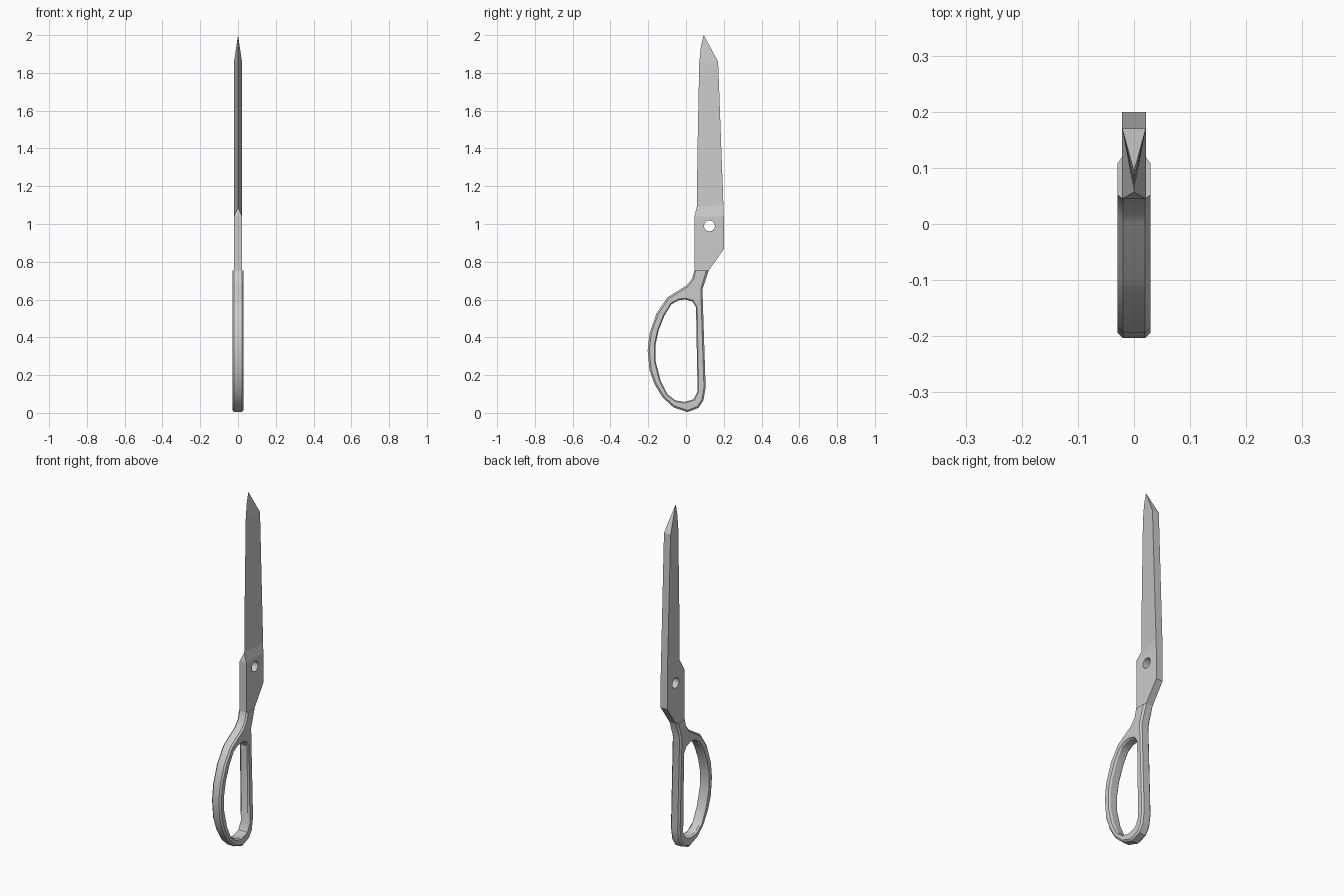
import bpy, bmesh, math
from mathutils import Vector

if "Cube" in bpy.data.objects:
    bpy.data.objects.remove(bpy.data.objects["Cube"])


def inset(pts, d):
    """Mitred offset of a closed (y, z) outline; positive d shrinks it."""
    n = len(pts)
    area = sum(pts[i][0] * pts[(i + 1) % n][1] - pts[(i + 1) % n][0] * pts[i][1] for i in range(n))
    s = 1 if area > 0 else -1
    out = []
    for i in range(n):
        a, b, c = (Vector(pts[j % n]) for j in (i - 1, i, i + 1))
        u, v = (b - a).normalized(), (c - b).normalized()
        n1, n2 = Vector((-u.y, u.x)) * s, Vector((-v.y, v.x)) * s
        out.append(tuple(b + (n1 + n2) * d / (1 + n1.dot(n2))))
    return out


def ring(bm, pts, x):
    return [bm.verts.new((x, y, z)) for y, z in pts]


def bridge(bm, a, b):
    n = len(a)
    for i in range(n):
        j = (i + 1) % n
        bm.faces.new((a[i], a[j], b[j], b[i]))


def fill(bm, *loops):
    """Fill the area between an outline and the hole inside it."""
    edges = []
    for loop in loops:
        for i, v in enumerate(loop):
            w = loop[(i + 1) % len(loop)]
            edges.append(bm.edges.get((v, w)) or bm.edges.new((v, w)))
    bmesh.ops.triangle_fill(bm, edges=edges, use_beauty=True, normal=(1, 0, 0))


def finish(bm, name, smooth=None):
    bmesh.ops.recalc_face_normals(bm, faces=bm.faces[:])
    me = bpy.data.meshes.new(name)
    bm.to_mesh(me)
    bm.free()
    ob = bpy.data.objects.new(name, me)
    bpy.context.collection.objects.link(ob)
    if smooth:
        bpy.ops.object.select_all(action='DESELECT')
        ob.select_set(True)
        bpy.context.view_layer.objects.active = ob
        bpy.ops.object.shade_smooth_by_angle(angle=math.radians(smooth))


# Finger-loop handle: chamfered ring with a neck
JOIN = 0.755
outer = [(.045, JOIN), (.032, .71), (.003, .675), (-.098, .612), (-.156, .527), (-.193, .421),
         (-.203, .331), (-.193, .225), (-.166, .151), (-.124, .082), (-.066, .029), (.008, .004),
         (.066, .027), (.092, .066), (.104, .135), (.087, .654), (.121, JOIN)]
hole = [(-.003, .601), (.034, .59), (.053, .559), (.061, .114), (.04, .072), (-.008, .058),
        (-.055, .066), (-.098, .098), (-.135, .172), (-.161, .273), (-.161, .363), (-.145, .437),
        (-.113, .517), (-.077, .575), (-.04, .596)]
outer_in = inset(outer, .009)
for i in (0, -1):
    outer_in[i] = (outer_in[i][0], JOIN)
hole_out = inset(hole, -.006)

bm = bmesh.new()
rings = {}
for s in (-1, 1):
    rings[s] = [ring(bm, outer, s * .02), ring(bm, outer_in, s * .029),
                ring(bm, hole_out, s * .029), ring(bm, hole, s * .02)]
    o, oi, ho, h = rings[s]
    bridge(bm, o, oi)
    bridge(bm, ho, h)
    fill(bm, oi, ho)
bridge(bm, rings[-1][0], rings[1][0])
bridge(bm, rings[-1][3], rings[1][3])
finish(bm, "handle", 30)

# Blade: flat pivot block with a hole, then a wedge tapering to the cutting edge
T = .021
block = [(.045, JOIN), (.121, JOIN), (.2, .866), (.2, 1.04), (.045, 1.04)]
pivot = [(.124 + .029 * math.cos(k * math.tau / 16), .99 + .029 * math.sin(k * math.tau / 16))
         for k in range(16)]
edge_pts = [(.057, 1.09), (.061, 1.4), (.070, 1.85), (.079, 1.94), (.094, 2.0)]
spine_pts = [(.198, 1.10), (.170, 1.86)]

bm = bmesh.new()
edge = ring(bm, edge_pts, 0)
sides = {}
for s in (-1, 1):
    b, p, sp = ring(bm, block, s * T), ring(bm, pivot, s * T), ring(bm, spine_pts, s * T)
    fill(bm, b, p)
    bm.faces.new((b[4], b[3], sp[0], edge[0]))
    bm.faces.new((sp[0], sp[1], edge[2], edge[1], edge[0]))
    bm.faces.new((sp[1], edge[4], edge[3], edge[2]))
    sides[s] = b, p, sp
(b0, p0, s0), (b1, p1, s1) = sides[-1], sides[1]
bridge(bm, p0, p1)
for i, j in ((0, 1), (1, 2), (2, 3), (4, 0)):
    bm.faces.new((b0[i], b0[j], b1[j], b1[i]))
bm.faces.new((b0[3], s0[0], s1[0], b1[3]))
bm.faces.new((s0[0], s0[1], s1[1], s1[0]))
bm.faces.new((s0[1], edge[4], s1[1]))
bm.faces.new((b0[4], b1[4], edge[0]))
finish(bm, "blade")
